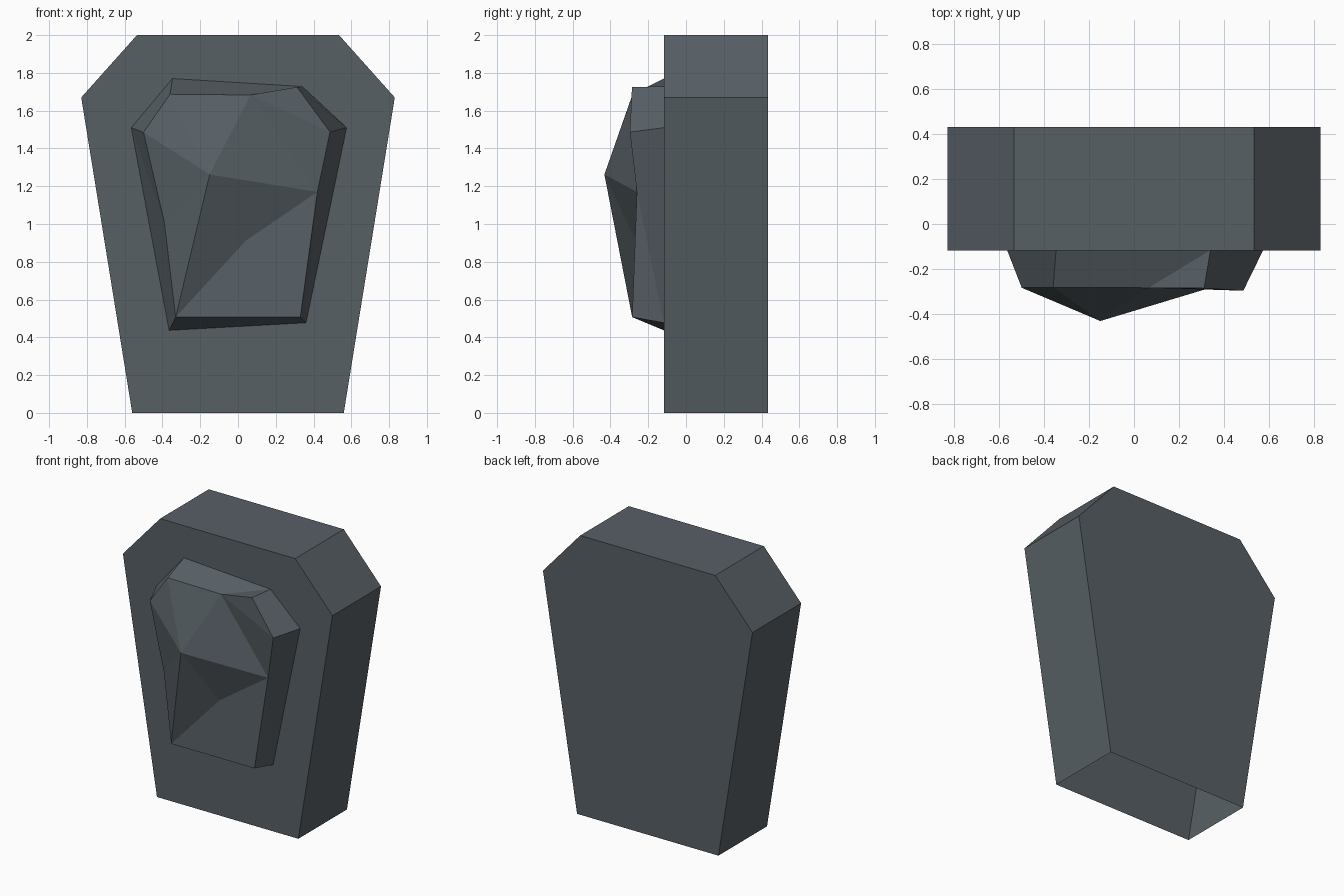
import bpy, bmesh

if "Cube" in bpy.data.objects:
    bpy.data.objects.remove(bpy.data.objects["Cube"])

stone = bpy.data.materials.new("dark slate stone")
stone.diffuse_color = (0.095, 0.115, 0.13, 1)
stone.use_nodes = True
stone.node_tree.nodes["Principled BSDF"].inputs["Base Color"].default_value = stone.diffuse_color


def make(name, verts, faces):
    me = bpy.data.meshes.new(name)
    bm = bmesh.new()
    vs = [bm.verts.new(v) for v in verts]
    for f in faces:
        bm.faces.new([vs[i] for i in f])
    bmesh.ops.recalc_face_normals(bm, faces=bm.faces[:])
    # make sure the shell points outwards: front-most face must look to -y
    bm.normal_update()
    front = min(bm.faces, key=lambda f: f.calc_center_median().y)
    if front.normal.y > 0:
        bmesh.ops.reverse_faces(bm, faces=bm.faces[:])
    bm.to_mesh(me)
    bm.free()
    me.materials.append(stone)
    ob = bpy.data.objects.new(name, me)
    bpy.context.collection.objects.link(ob)
    return ob


# Coffin-shaped slab, open underneath
FRONT, BACK = -0.117, 0.433
outline = [(-0.56, 0), (0.56, 0), (0.83, 1.67), (0.535, 2), (-0.535, 2), (-0.83, 1.67)]
n = len(outline)
verts = [(x, y, z) for y in (FRONT, BACK) for x, z in outline]
faces = [range(n), range(2 * n - 1, n - 1, -1)]
faces += [(i, i + n, (i + 1) % n + n, (i + 1) % n) for i in range(1, n)]
make("stone_slab", verts, faces)

# Chipped raised boss on the front: base ring, inner rim, peak and dent
base = [(-0.365, 0.437), (0.36, 0.477), (0.575, 1.51),
        (0.34, 1.728), (-0.347, 1.77), (-0.565, 1.51)]
rim = [(-0.33, -0.285, 0.507), (0.33, -0.285, 0.507), (0.42, -0.26, 1.17),
       (0.487, -0.297, 1.487), (0.312, -0.286, 1.725), (0.065, -0.284, 1.683),
       (-0.36, -0.283, 1.687), (-0.5, -0.284, 1.485), (-0.39, -0.283, 1.01)]
peak, dent = 15, 16
verts = [(x, FRONT, z) for x, z in base] + rim + [(-0.15, -0.432, 1.262), (0.04, -0.266, 0.91)]
sides = [(0, 1, 7, 6), (1, 8, 7), (1, 2, 9, 8), (2, 3, 10, 9), (3, 11, 10),
         (3, 4, 12, 11), (4, 5, 13, 12), (5, 14, 13), (5, 0, 6, 14)]
facets = [(peak, 14, 6), (peak, 13, 14), (peak, 12, 13), (peak, 11, 12),
          (peak, 8, 11), (peak, dent, 8), (peak, 6, dent),
          (dent, 6, 7), (dent, 7, 8), (11, 8, 9), (11, 9, 10)]
make("chipped_boss", verts, sides + facets)
